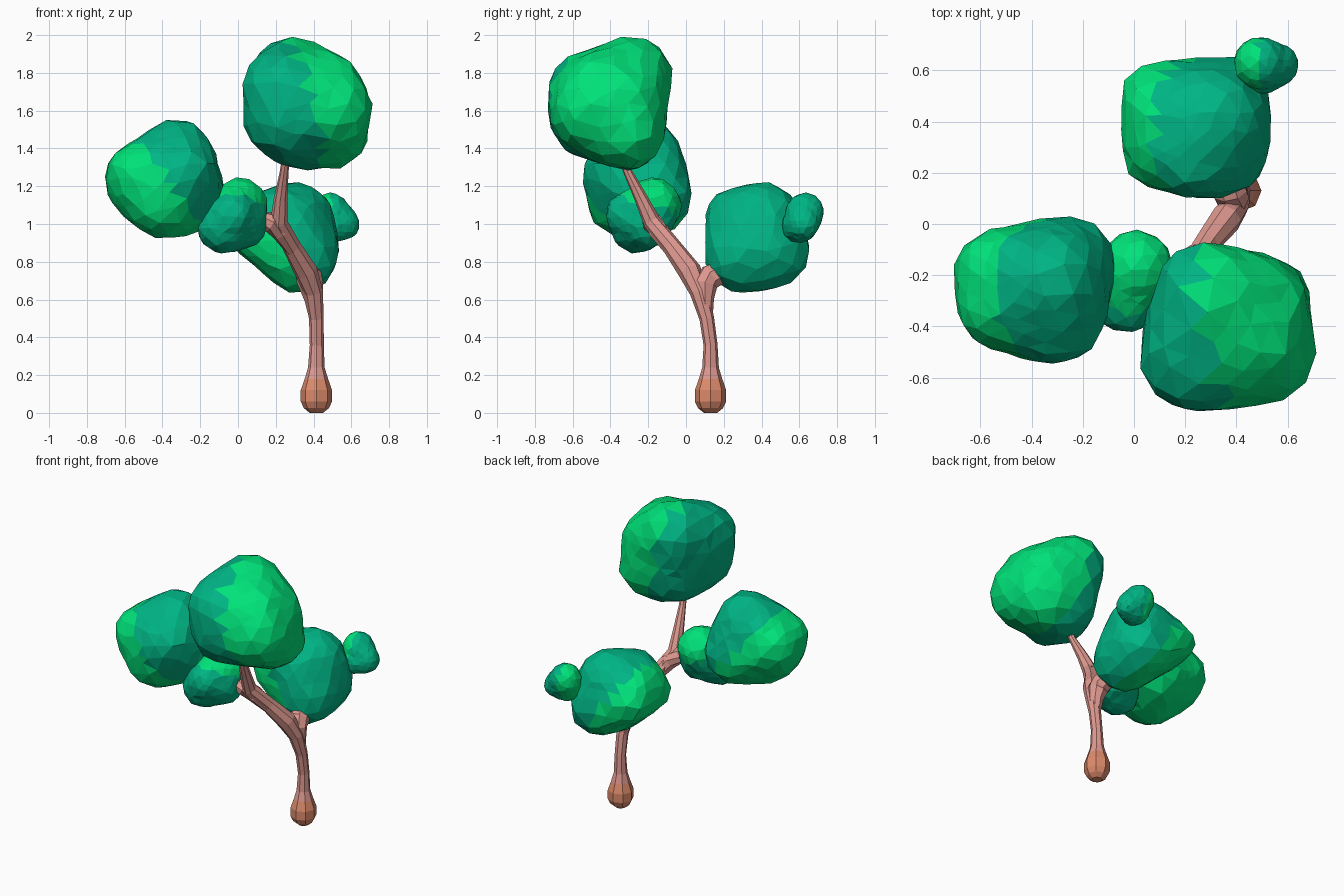
import bpy, bmesh, math, random
from mathutils import Vector
from mathutils.bvhtree import BVHTree

if "Cube" in bpy.data.objects:
    bpy.data.objects.remove(bpy.data.objects["Cube"])

random.seed(4)


def material(name, rgb):
    m = bpy.data.materials.new(name)
    m.diffuse_color = (*rgb, 1)
    m.use_nodes = True
    m.node_tree.nodes["Principled BSDF"].inputs["Base Color"].default_value = m.diffuse_color
    return m


GREEN = material("bright_leaf_green", (0.0, 0.76, 0.19))
TEAL = material("teal_leaf_green", (0.0, 0.46, 0.235))
BARK = material("pink_bark", (0.74, 0.32, 0.28))
ROOT = material("orange_root", (0.73, 0.26, 0.15))


def finish(bm, name, mats, rule):
    """Write the mesh; faces matching the rule get the second colour."""
    bmesh.ops.recalc_face_normals(bm, faces=bm.faces)
    for f in bm.faces:
        f.smooth = False
        f.material_index = int(rule(f.calc_center_median()))
    me = bpy.data.meshes.new(name)
    bm.to_mesh(me)
    bm.free()
    for m in mats:
        me.materials.append(m)
    ob = bpy.data.objects.new(name, me)
    bpy.context.collection.objects.link(ob)
    return ob


def crown(name, balls, rule):
    """Faceted leaf mass: an irregular icosphere wrapped onto the hull of some balls."""
    ball = bmesh.new()
    bmesh.ops.create_icosphere(ball, subdivisions=3, radius=1)
    hull = bmesh.new()
    for x, y, z, r in balls:
        for v in ball.verts:
            hull.verts.new(Vector((x, y, z)) + v.co * r)
    bmesh.ops.convex_hull(hull, input=hull.verts[:])
    tree = BVHTree.FromBMesh(hull)
    hull.free()
    c = sum((Vector(b[:3]) for b in balls), Vector()) / len(balls)
    size = sum(b[3] for b in balls) / len(balls)
    for v in ball.verts:
        d = v.co + Vector([random.uniform(-.07, .07) for _ in range(3)])
        d.normalize()
        hit = tree.ray_cast(c, d)[0] or c + d * size
        v.co = hit + d * size * random.uniform(-.01, .05)
    return finish(ball, name, (TEAL, GREEN), rule)


def limb(name, path, rule=lambda p: False, n=8):
    """Tapered limb swept through (x, y, z, radius) points."""
    bm = bmesh.new()
    pts = [Vector(p[:3]) for p in path]
    rings = []
    for i, p in enumerate(pts):
        t = (pts[min(i + 1, len(pts) - 1)] - pts[max(i - 1, 0)]).normalized()
        u = t.cross(Vector((1, 1, 0))).normalized()
        w = t.cross(u)
        rings.append([bm.verts.new(p + path[i][3] * (u * math.cos(a) + w * math.sin(a)))
                      for a in (2 * math.pi * k / n for k in range(n))])
    for a, b in zip(rings, rings[1:]):
        for k in range(n):
            bm.faces.new((a[k], a[(k + 1) % n], b[(k + 1) % n], b[k]))
    bm.faces.new(rings[0])
    bm.faces.new(rings[-1])
    return finish(bm, name, (BARK, ROOT), rule)


# Trunk with its rounded root, bending up to the top crown
limb("trunk", [(.415, .13, .0, .035), (.415, .13, .025, .066), (.415, .13, .06, .083),
               (.415, .13, .12, .083), (.415, .13, .18, .062), (.415, .13, .24, .044),
               (.417, .13, .36, .037), (.415, .11, .5, .039), (.40, .07, .64, .05),
               (.36, .02, .75, .062), (.285, -.075, .88, .05), (.215, -.18, 1.01, .047),
               (.225, -.235, 1.13, .036), (.245, -.31, 1.28, .023), (.26, -.36, 1.4, .02)],
     lambda p: p.z < .185)

# Side branches that grow smoothly out of the trunk
limb("back_branch", [(.412, .11, .48, .03), (.40, .1, .6, .048), (.385, .1, .68, .066),
                     (.375, .13, .72, .07), (.36, .2, .75, .06), (.34, .28, .78, .05)])
limb("left_branch", [(.29, -.08, .86, .035), (.23, -.14, .96, .055), (.17, -.18, 1.01, .055),
                     (.08, -.2, 1.04, .035), (.0, -.22, 1.05, .025)])

# Leaf crowns
crown("top_crown", [(.28, -.28, 1.79, .205), (.22, -.53, 1.71, .2), (.25, -.5, 1.56, .22),
                    (.5, -.5, 1.6, .21), (.5, -.31, 1.48, .19), (.32, -.31, 1.48, .19),
                    (.46, -.45, 1.71, .2), (.48, -.32, 1.66, .2)],
      lambda p: p.x + .15 * p.y + .25 * p.z > .70)
crown("left_crown", [(-.32, -.22, 1.36, .195), (-.5, -.25, 1.22, .2), (-.4, -.32, 1.13, .205),
                     (-.27, -.17, 1.15, .205), (-.3, -.36, 1.27, .185), (-.55, -.18, 1.25, .155),
                     (-.54, -.33, 1.27, .15)],
      lambda p: -p.x - .78 * p.z > -.59)
crown("inner_crown", [(.01, -.17, 1.1, .145), (-.08, -.26, .98, .135), (.03, -.2, 1.0, .125),
                      (-.03, -.31, 1.05, .115)],
      lambda p: p.z + .3 * p.y > 1.04)
crown("back_crown", [(.13, .43, .98, .18), (.15, .33, .98, .19), (.3, .4, 1.01, .21),
                     (.33, .3, .83, .2), (.33, .46, .86, .2), (.26, .27, 1.02, .165),
                     (.065, .52, .96, .11), (.08, .26, .95, .12), (.37, .42, 1.04, .14),
                     (.22, .25, 1.04, .145)],
      lambda p: -p.x - .62 * p.z > -.79)
crown("small_crown", [(.49, .63, 1.065, .1), (.56, .62, 1.0, .083), (.5, .6, .99, .09)],
      lambda p: p.x < .49)
